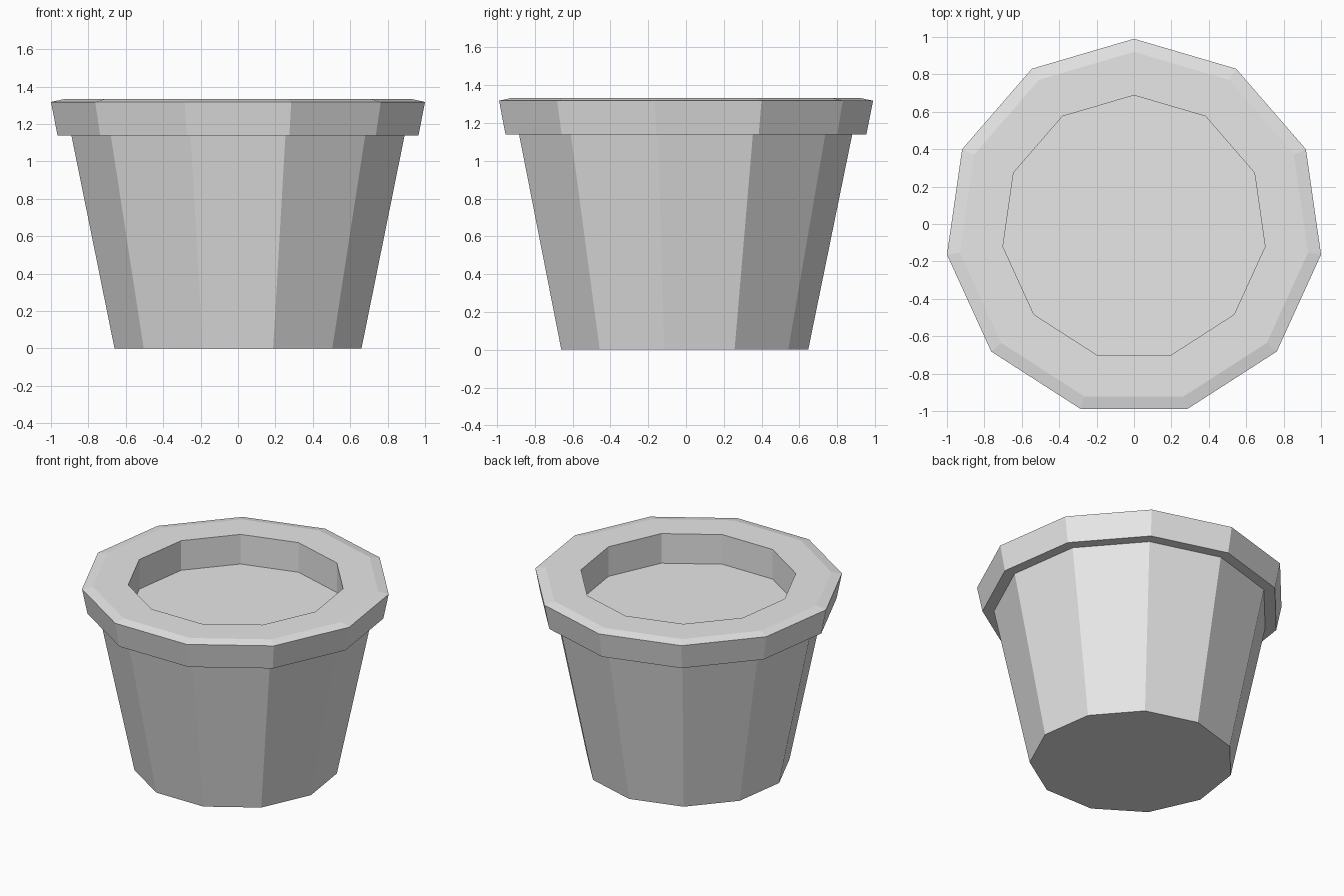
import bpy
import bmesh
from math import cos, sin, pi

SIDES = 11
CENTRE_Y = -0.02

cube = bpy.data.objects.get("Cube")
if cube:
    bpy.data.objects.remove(cube, do_unlink=True)

grey = bpy.data.materials.new("light_grey")
grey.use_nodes = True
grey.diffuse_color = (0.8, 0.8, 0.8, 1)
grey.node_tree.nodes["Principled BSDF"].inputs["Base Color"].default_value = (0.8, 0.8, 0.8, 1)


def lathe(name, profile):
    """Sweep a (radius, height) profile round the pot axis, one corner at the back, ends capped."""
    bm = bmesh.new()
    rings = []
    for r, z in profile:
        angles = [pi / 2 + 2 * pi * k / SIDES for k in range(SIDES)]
        rings.append([bm.verts.new((r * cos(a), r * sin(a) + CENTRE_Y, z)) for a in angles])
    for low, high in zip(rings, rings[1:]):
        for k in range(SIDES):
            n = (k + 1) % SIDES
            bm.faces.new((low[k], low[n], high[n], high[k]))
    bm.faces.new(rings[0][::-1])
    bm.faces.new(rings[-1])
    mesh = bpy.data.meshes.new(name)
    bm.to_mesh(mesh)
    bm.free()
    mesh.materials.append(grey)
    obj = bpy.data.objects.new(name, mesh)
    bpy.context.collection.objects.link(obj)
    return obj


# One closed shell: tapered body, overhanging rim, bevelled lip, recessed soil
lathe("plant_pot", [
    (0.667, 0.0),     # base
    (0.90, 1.14),     # top of the body
    (0.975, 1.14),    # underside of the rim
    (1.0103, 1.318),  # widest edge of the rim
    (0.94, 1.333),    # bevelled lip
    (0.708, 1.333),   # mouth
    (0.708, 1.12),    # soil level
])
